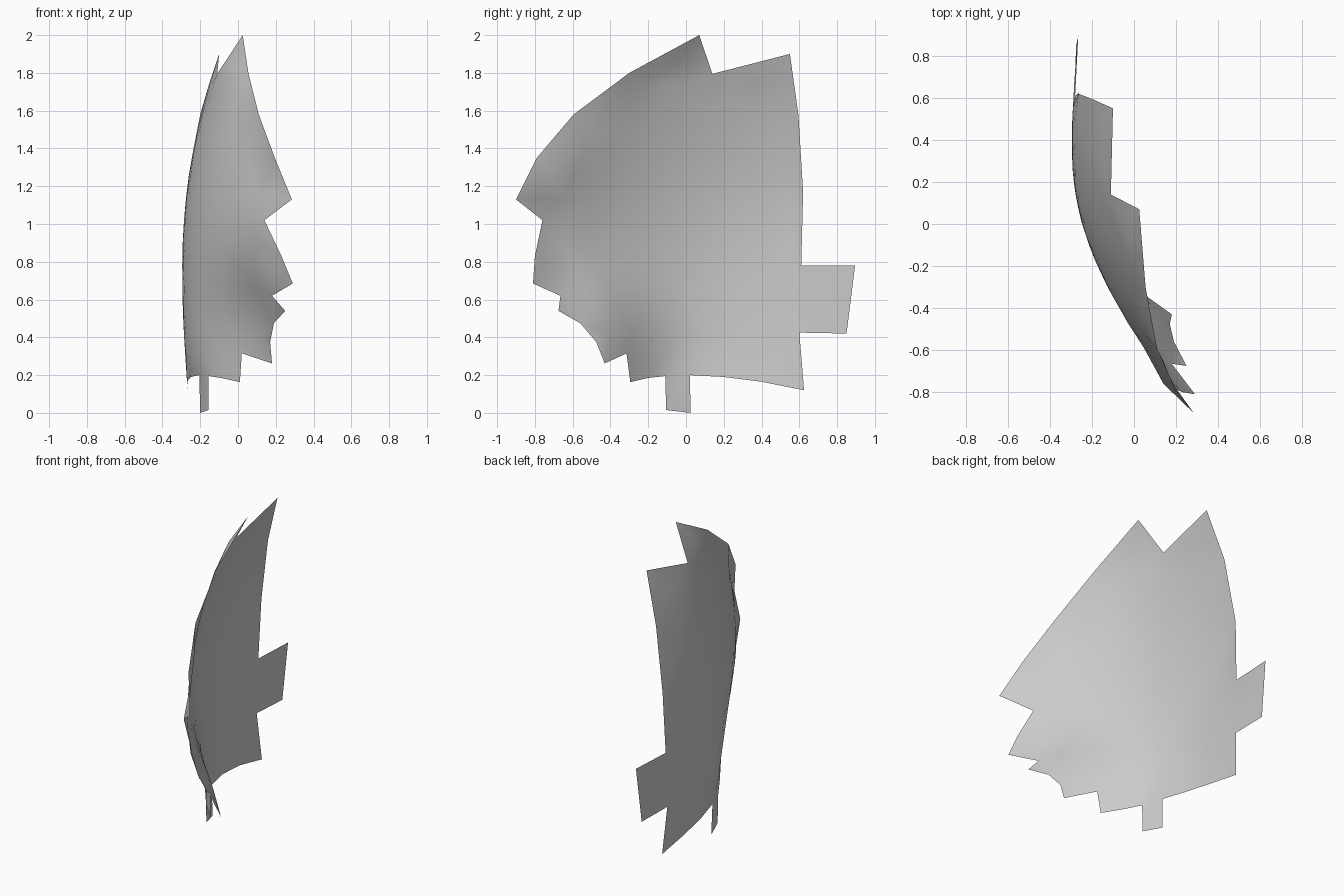
import bpy, bmesh, math
from mathutils import Vector
from mathutils.geometry import delaunay_2d_cdt

cube = bpy.data.objects.get("Cube")
if cube:
    bpy.data.objects.remove(cube, do_unlink=True)

# Material
grey = bpy.data.materials.new("plain_grey")
grey.use_nodes = True
colour = (0.6, 0.6, 0.6, 1)
grey.diffuse_color = colour
grey.node_tree.nodes["Principled BSDF"].inputs["Base Color"].default_value = colour

# Jagged rim of the shell plate: depth along y, height z, sideways bulge x
rim = [
    (.07, 2, .025), (.14, 1.795, -.11), (.55, 1.9, -.1), (.595, 1.58, -.2),
    (.62, 1.17, -.265), (.61, .78, -.28),
    (.895, .78, -.265), (.85, .42, -.275),            # rear tab
    (.6, .425, -.285), (.625, .12, -.265), (.4, .165, -.27), (.2, .19, -.25),
    (.02, .2, -.205), (.025, 0, -.2), (-.105, .015, -.155),   # lower tab
    (-.11, .195, -.155), (-.2, .185, -.09), (-.295, .163, .01),
    (-.315, .315, .02), (-.43, .262, .18), (-.475, .375, .17),
    (-.56, .475, .19), (-.675, .54, .25), (-.665, .62, .18),
    (-.81, .685, .29), (-.8, .83, .23), (-.76, 1.02, .14),
    (-.9, 1.13, .285), (-.79, 1.35, .195), (-.595, 1.58, .11), (-.3, 1.8, .055),
]


def bulge(y, z):
    """Sideways position of the curved plate at a given depth and height."""
    ahead, above = .35 - y, z - .72
    x = -.295
    x += (.365 if ahead > 0 else .1) * ahead ** 2
    x += (.157 if above > 0 else .09) * above ** 2
    x -= .06 * max(0, y - .1) * max(0, above)
    # the lower front corner curls inward
    x += .24 * math.exp(-(y + .55) ** 2 / .1 - (z - .33) ** 2 / .13)
    return x


def inside(y, z):
    """Even-odd test against the rim."""
    hit = False
    for (ya, za, _), (yb, zb, _) in zip(rim, rim[1:] + rim[:1]):
        if (za > z) != (zb > z) and y < ya + (z - za) * (yb - ya) / (zb - za):
            hit = not hit
    return hit


def rim_distance(y, z):
    p = Vector((y, z))
    best = 9
    for a, b in zip(rim, rim[1:] + rim[:1]):
        a, b = Vector(a[:2]), Vector(b[:2])
        t = max(0, min(1, (p - a).dot(b - a) / (b - a).length_squared))
        best = min(best, (p - a.lerp(b, t)).length)
    return best


# Interior points on a staggered grid, then triangulate within the rim
step = .12
points = [Vector((y, z)) for y, z, _ in rim]
for row in range(17):
    for col in range(17):
        y = -.95 + step * (col + .5 * (row % 2))
        z = .06 + step * row
        if inside(y, z) and rim_distance(y, z) > step * .5:
            points.append(Vector((y, z)))

flat, _, faces, *_ = delaunay_2d_cdt(
    points, [], [list(range(len(rim)))], 1, 1e-5)

bm = bmesh.new()
verts = []
for p in flat:
    on_rim = [x for y, z, x in rim if (Vector((y, z)) - p).length < 1e-4]
    verts.append(bm.verts.new((on_rim[0] if on_rim else bulge(*p), p.x, p.y)))
for face in faces:
    bm.faces.new([verts[i] for i in face])
for face in bm.faces:
    face.normal_update()
    if face.normal.x < 0:
        face.normal_flip()
    face.smooth = True

mesh = bpy.data.meshes.new("shell_plate")
bm.to_mesh(mesh)
bm.free()
mesh.materials.append(grey)
shell_plate = bpy.data.objects.new("shell_plate", mesh)
bpy.context.collection.objects.link(shell_plate)
